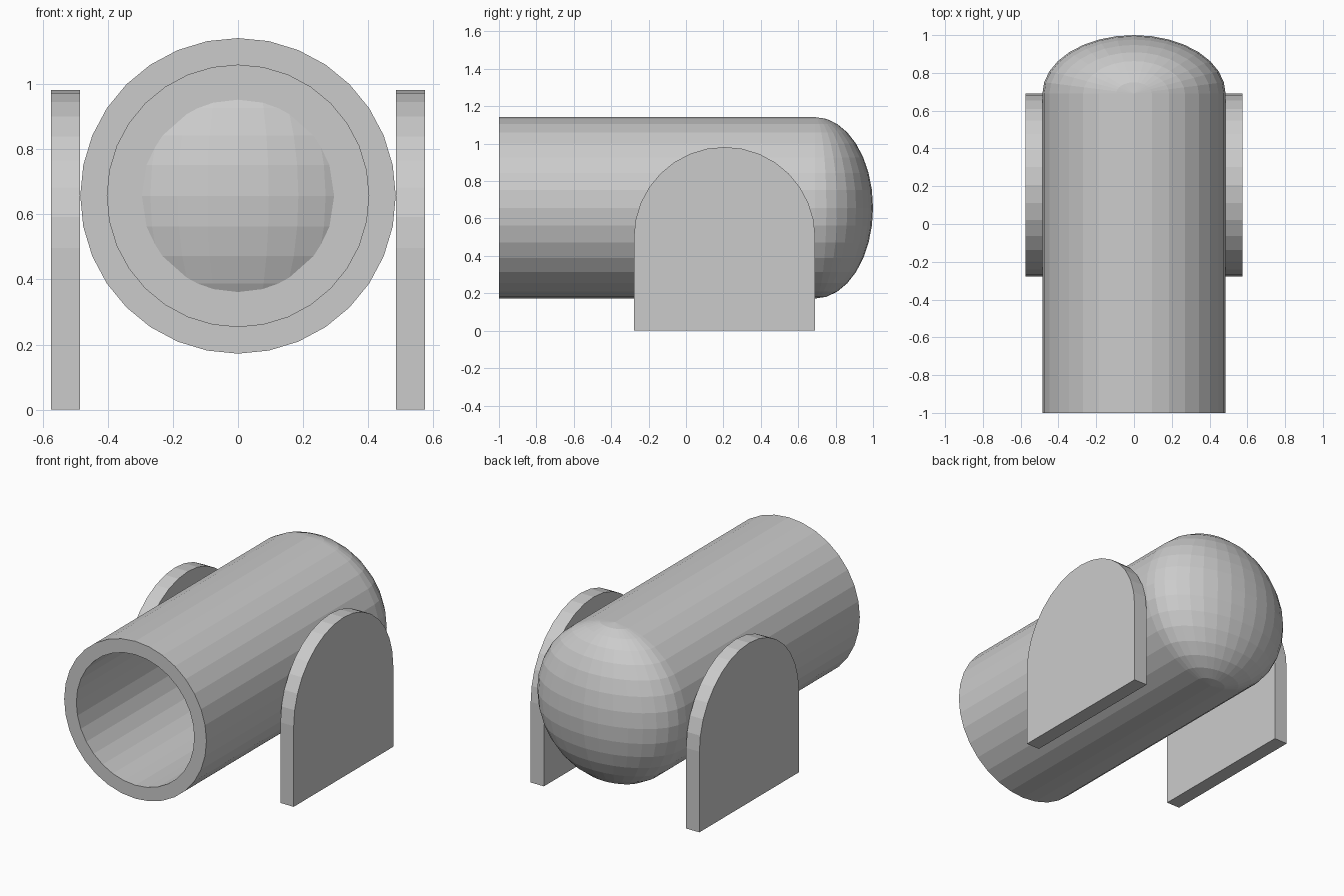
import bpy, bmesh, math
from mathutils import Matrix

if "Cube" in bpy.data.objects:
    bpy.data.objects.remove(bpy.data.objects["Cube"])

R, BORE = 0.485, 0.402      # barrel outer and bore radius
AXIS_Z = 0.657              # height of the barrel axis
END_Y, BORE_END = 0.69, 0.446
N = 32


def add_object(name, bm):
    bmesh.ops.recalc_face_normals(bm, faces=bm.faces)
    mesh = bpy.data.meshes.new(name)
    bm.to_mesh(mesh)
    bm.free()
    obj = bpy.data.objects.new(name, mesh)
    bpy.context.collection.objects.link(obj)
    return obj


def ring(bm, radius, y):
    angles = [2 * math.pi * i / N for i in range(N)]
    return [bm.verts.new((radius * math.cos(a), y, AXIS_Z + radius * math.sin(a))) for a in angles]


# Barrel: outer wall, muzzle rim and blind bore
bm = bmesh.new()
rings = [ring(bm, r, y) for r, y in ((R, END_Y), (R, -1), (BORE, -1), (BORE, BORE_END))]
for a, b in zip(rings, rings[1:]):
    for i in range(N):
        j = (i + 1) % N
        bm.faces.new((a[i], a[j], b[j], b[i]))
bm.faces.new(rings[0])
bm.faces.new(rings[-1])
add_object("barrel", bm)

# Rounded breech: flattened ball, its front bulges through the bore floor
bm = bmesh.new()
bmesh.ops.create_uvsphere(bm, u_segments=N, v_segments=N // 2, radius=R)
bmesh.ops.transform(bm, verts=bm.verts, matrix=Matrix.Translation((0, END_Y, AXIS_Z))
                    @ Matrix.Diagonal((1, (1 - END_Y) / R, 1, 1)))
add_object("breech", bm)

# Arched support plates on both sides
PLATE_Y, ARCH_Z, THICK = 0.206, 0.497, 0.09
profile = [(PLATE_Y - R, 0), (PLATE_Y + R, 0)]
profile += [(PLATE_Y + R * math.cos(math.pi * i / 16), ARCH_Z + R * math.sin(math.pi * i / 16))
            for i in range(17)]
for side, name in ((1, "right_support"), (-1, "left_support")):
    bm = bmesh.new()
    face = bm.faces.new([bm.verts.new((side * R, y, z)) for y, z in profile])
    out = bmesh.ops.extrude_face_region(bm, geom=[face], use_keep_orig=True)
    moved = [v for v in out["geom"] if isinstance(v, bmesh.types.BMVert)]
    bmesh.ops.translate(bm, verts=moved, vec=(side * THICK, 0, 0))
    add_object(name, bm)
